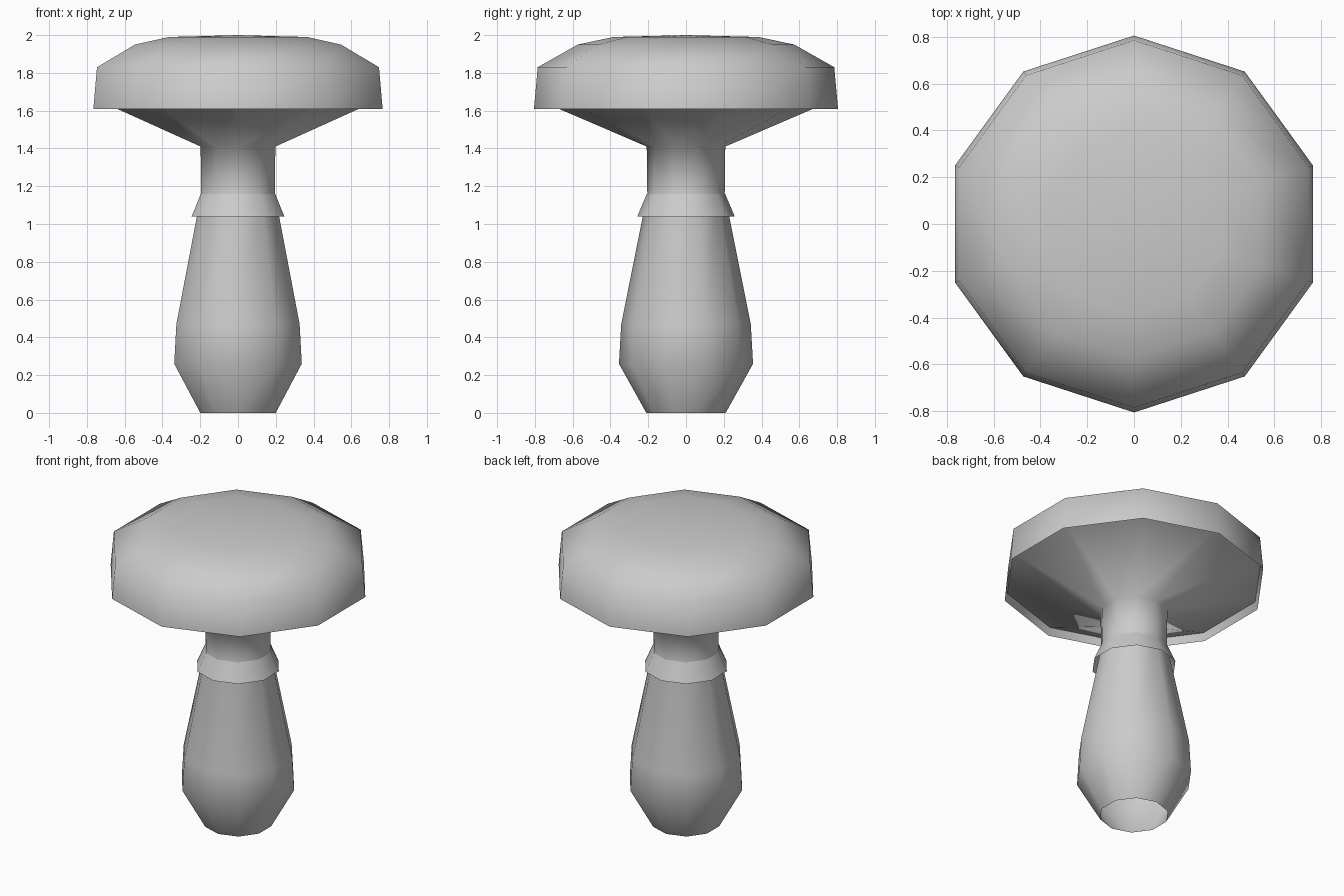
import bpy, bmesh, math

if "Cube" in bpy.data.objects:
    bpy.data.objects.remove(bpy.data.objects["Cube"])

SIDES = 10


def lathe(name, profile):
    """Revolve (radius, z) points into a ten-sided shell; radius 0 makes a tip."""
    bm = bmesh.new()
    rings = []
    for r, z in profile:
        if r == 0:
            rings.append([bm.verts.new((0, 0, z))] * SIDES)
        else:
            angles = [math.pi / 2 + 2 * math.pi * i / SIDES for i in range(SIDES)]
            rings.append([bm.verts.new((r * math.cos(a), r * math.sin(a), z)) for a in angles])
    for low, high in zip(rings, rings[1:]):
        for i in range(SIDES):
            j = (i + 1) % SIDES
            corners = dict.fromkeys((low[i], low[j], high[j], high[i]))
            bm.faces.new(list(corners))
    mesh = bpy.data.meshes.new(name)
    bm.to_mesh(mesh)
    bm.free()
    obj = bpy.data.objects.new(name, mesh)
    bpy.context.collection.objects.link(obj)
    bpy.ops.object.select_all(action='DESELECT')
    obj.select_set(True)
    bpy.context.view_layer.objects.active = obj
    bpy.ops.object.shade_smooth_by_angle(angle=math.radians(75))
    return obj


# Stem, open at the foot, flaring into the underside and cap
lathe("stem_and_cap", [
    (0.21, 0), (0.355, 0.26), (0.343, 0.47), (0.205, 1.16), (0.208, 1.41),
    (0.79, 1.66), (0.805, 1.61), (0.785, 1.83), (0.573, 1.95),
    (0.385, 1.99), (0, 2.0)])

# Thin flared skirt around the stem
lathe("stem_ring", [(0.258, 1.04), (0.207, 1.16)])
